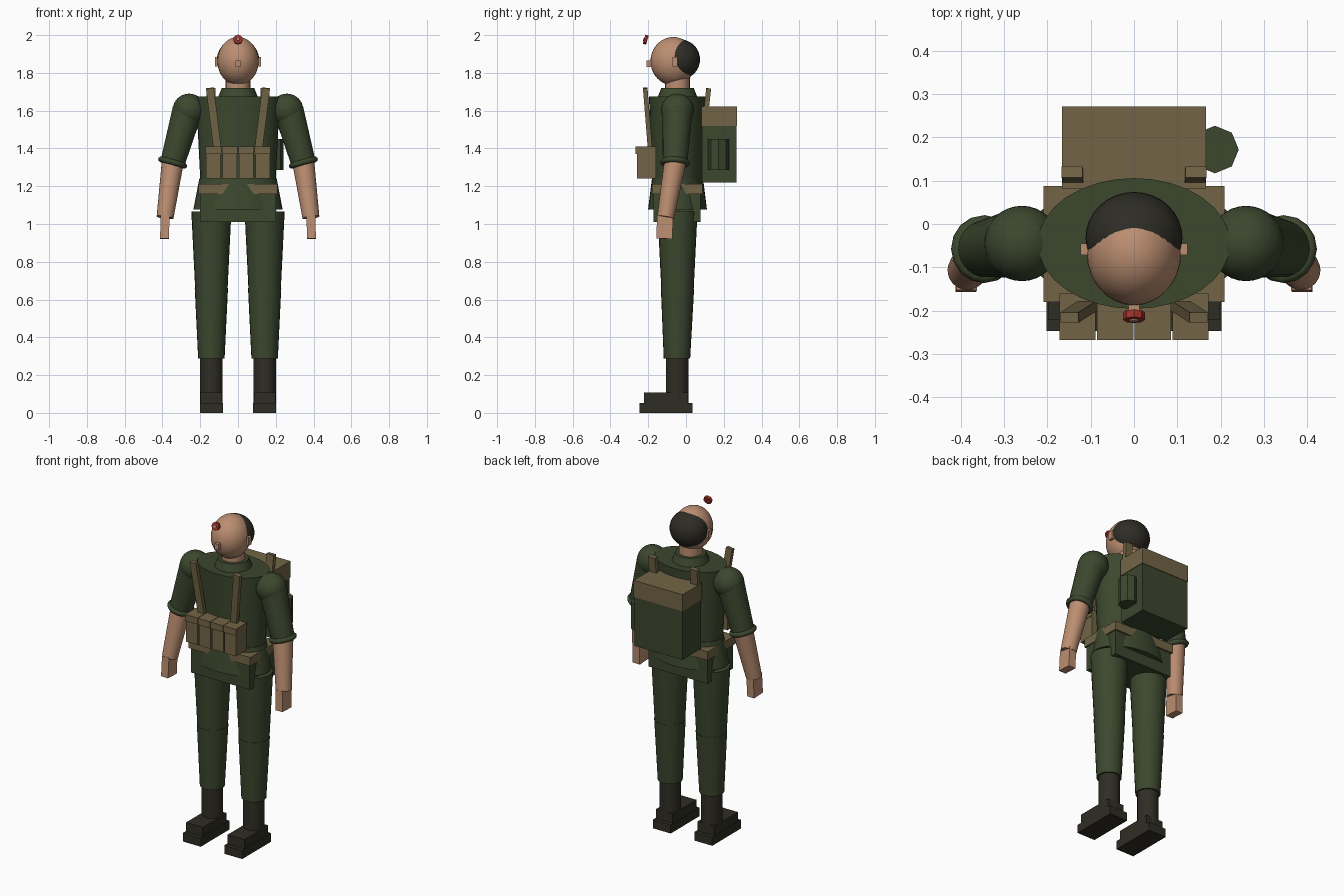
import bpy
import bmesh
import math
from mathutils import Vector, Matrix

if "Cube" in bpy.data.objects:
    bpy.data.objects.remove(bpy.data.objects["Cube"], do_unlink=True)


def material(name, r, g, b):
    m = bpy.data.materials.new(name)
    m.use_nodes = True
    m.diffuse_color = (r, g, b, 1)
    bsdf = next(n for n in m.node_tree.nodes if n.type == "BSDF_PRINCIPLED")
    bsdf.inputs["Base Color"].default_value = (r, g, b, 1)
    return m


GREEN = material("olive green cloth", .045, .063, .027)
TAN = material("tan webbing", .17, .13, .062)
SKIN = material("skin", .50, .27, .165)
LEATHER = material("dark leather", .028, .026, .017)
HAIR = material("dark hair", .027, .025, .018)
RED = material("red enamel", .36, .03, .022)
PALE = material("badge centre", .55, .20, .15)


def finish(name, bm, mat, smooth=True):
    me = bpy.data.meshes.new(name)
    bm.to_mesh(me)
    bm.free()
    ob = bpy.data.objects.new(name, me)
    bpy.context.scene.collection.objects.link(ob)
    me.materials.append(mat)
    if smooth:
        bpy.ops.object.select_all(action="DESELECT")
        ob.select_set(True)
        bpy.context.view_layer.objects.active = ob
        bpy.ops.object.shade_smooth_by_angle(angle=math.radians(40))
    return ob


def aim(a, b):
    """Frame at the middle of a-b with its z axis along the line."""
    a, b = Vector(a), Vector(b)
    rot = Vector((0, 0, 1)).rotation_difference(b - a)
    return Matrix.Translation((a + b) / 2) @ rot.to_matrix().to_4x4(), (b - a).length


def box(name, lo, hi, mat):
    lo, hi = Vector(lo), Vector(hi)
    bm = bmesh.new()
    m = Matrix.Translation((lo + hi) / 2) @ Matrix.Diagonal((hi - lo).to_4d())
    m[3][3] = 1
    bmesh.ops.create_cube(bm, size=1, matrix=m)
    return finish(name, bm, mat, False)


def bar(name, a, b, width, depth, mat):
    frame, length = aim(a, b)
    bm = bmesh.new()
    bmesh.ops.create_cube(bm, size=1, matrix=frame @ Matrix.Diagonal((width, depth, length, 1)))
    return finish(name, bm, mat, False)


def tube(name, a, b, r1, r2, mat, flat=1.0, sides=24):
    """Tapered cylinder from a to b; flat squashes its depth."""
    frame, length = aim(a, b)
    bm = bmesh.new()
    bmesh.ops.create_cone(bm, cap_ends=True, segments=sides, radius1=r1, radius2=r2,
                          depth=length, matrix=frame @ Matrix.Diagonal((1, flat, 1, 1)))
    return finish(name, bm, mat)


def ball(name, centre, radii, mat):
    bm = bmesh.new()
    m = Matrix.Translation(centre) @ Matrix.Diagonal((*radii, 1))
    bmesh.ops.create_uvsphere(bm, u_segments=32, v_segments=20, radius=1, matrix=m)
    return finish(name, bm, mat)


def ring(name, centre, axis, major, minor, mat):
    bm = bmesh.new()
    made = bmesh.ops.create_circle(bm, segments=10, radius=minor,
                                   matrix=Matrix.Translation((major, 0, 0)) @ Matrix.Rotation(math.pi / 2, 4, "X"))
    bmesh.ops.spin(bm, geom=made["verts"] + bm.edges[:], cent=(0, 0, 0), axis=(0, 0, 1),
                   angle=2 * math.pi, steps=16)
    bmesh.ops.remove_doubles(bm, verts=bm.verts[:], dist=.0005)
    bmesh.ops.recalc_face_normals(bm, faces=bm.faces[:])
    rot = Vector((0, 0, 1)).rotation_difference(Vector(axis)).to_matrix().to_4x4()
    bm.transform(Matrix.Translation(centre) @ rot)
    return finish(name, bm, mat)


MID = -.045  # depth of the body's centre line

# Head
ball("head", (0, -.067, 1.862), (.109, .121, .128), SKIN)
ball("hair", (0, -.032, 1.871), (.112, .106, .106), HAIR)
box("nose", (-.013, -.208, 1.83), (.013, -.17, 1.866), SKIN)
tube("neck", (0, MID, 1.68), (0, MID, 1.78), .065, .065, SKIN)

# Cap badge
face = Vector((0, -1, .3)).normalized()
spot = Vector((0, -.213, 1.976))
tube("badge", spot - face * .009, spot + face * .009, .025, .025, RED, sides=8)
tube("badge_centre", spot + face * .009, spot + face * .013, .011, .009, PALE, sides=8)

# Jacket
tube("jacket_torso", (0, MID, 1.24), (0, MID, 1.675), .2, .222, GREEN, .68, 32)
tube("collar", (0, MID, 1.67), (0, MID, 1.72), .106, .086, GREEN)
tube("jacket_skirt", (0, MID, 1.078), (0, MID, 1.24), .236, .205, GREEN, .66, 32)
box("trouser_hips", (-.2, -.172, 1.01), (.2, .077, 1.16), GREEN)
box("belt", (-.209, -.18, 1.16), (.209, .088, 1.213), TAN)

# Pack and canteen
box("pack_body", (-.163, .085, 1.22), (.163, .268, 1.52), GREEN)
box("pack_flap", (-.166, .082, 1.52), (.166, .271, 1.622), TAN)
tube("canteen", (.187, .172, 1.287), (.187, .172, 1.45), .055, .055, GREEN, sides=8)

# Chest pouches
for i in range(4):
    x = (i - 1.5) * .087
    box(f"pouch_{i + 1}", (x - .039, -.26, 1.24), (x + .039, -.16, 1.375), TAN)
    box(f"pouch_flap_{i + 1}", (x - .042, -.268, 1.37), (x + .042, -.16, 1.41), TAN)

# Paired parts
for side, s in (("left", 1), ("right", -1)):
    box(f"{side}_ear", (s * .113 - .01, -.072, 1.835), (s * .113 + .01, -.045, 1.885), SKIN)

    # Straps
    bar(f"{side}_front_strap", (s * .104, -.187, 1.36), (s * .149, -.216, 1.72), .042, .024, TAN)
    bar(f"{side}_back_strap", (s * .138, .096, 1.5), (s * .143, .12, 1.718), .048, .026, TAN)

    # Arm
    shoulder, elbow = (s * .268, MID, 1.6), (s * .346, -.058, 1.325)
    wrist = (s * .386, -.108, 1.035)
    ball(f"{side}_shoulder", (s * .259, MID, 1.603), (.087, .087, .087), GREEN)
    tube(f"{side}_sleeve", shoulder, elbow, .08, .065, GREEN)
    ring(f"{side}_sleeve_roll", elbow, Vector(shoulder) - Vector(elbow), .064, .015, GREEN)
    tube(f"{side}_forearm", elbow, wrist, .058, .045, SKIN)
    bar(f"{side}_hand", (s * .389, -.115, .922), (s * .386, -.11, 1.045), .047, .085, SKIN)

    # Leg
    x = s * .141
    knee = (x, MID, .64)
    tube(f"{side}_thigh", (x, MID, 1.065), knee, .106, .085, GREEN)
    tube(f"{side}_shin", (x, MID, .66), (x, -.048, .288), .088, .07, GREEN)

    # Boot
    tube(f"{side}_boot_shaft", (x, -.047, .05), (x, -.047, .3), .06, .06, LEATHER)
    box(f"{side}_boot_toe", (x - .057, -.222, .05), (x + .057, .01, .108), LEATHER)
    box(f"{side}_boot_sole", (x - .061, -.247, 0), (x + .061, .034, .052), LEATHER)
